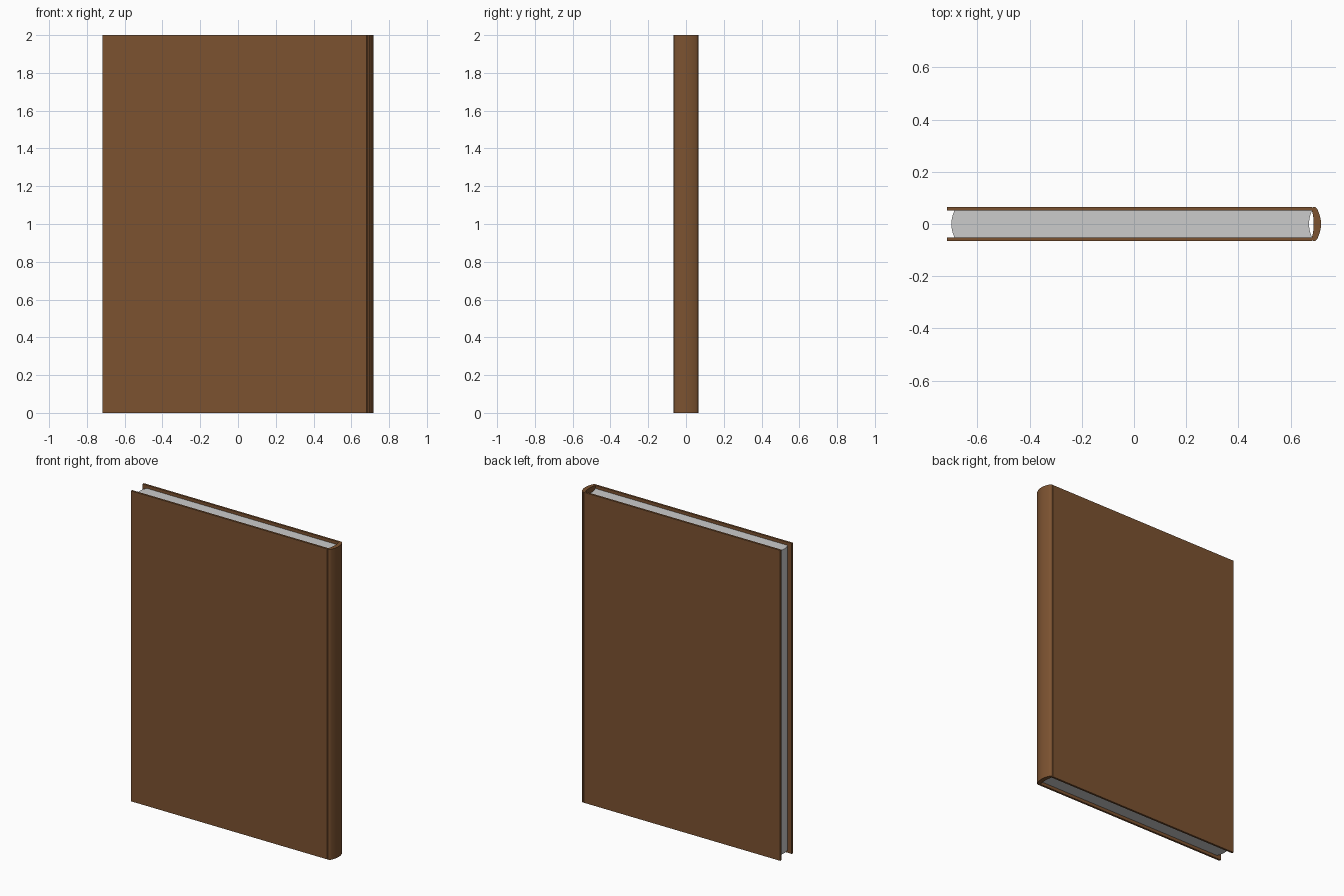
import bpy, bmesh, math

if "Cube" in bpy.data.objects:
    bpy.data.objects.remove(bpy.data.objects["Cube"])

HALF_X, HALF_Y, BOARD = 0.717, 0.065, 0.013


def prism(name, outline, z0, z1, color=None):
    """Extrude a closed xy outline from z0 to z1."""
    bm = bmesh.new()
    base = bm.faces.new([bm.verts.new((x, y, z0)) for x, y in outline])
    top = bmesh.ops.extrude_face_region(bm, geom=[base])["geom"]
    bmesh.ops.translate(bm, vec=(0, 0, z1 - z0),
                        verts=[g for g in top if isinstance(g, bmesh.types.BMVert)])
    bmesh.ops.recalc_face_normals(bm, faces=bm.faces)
    mesh = bpy.data.meshes.new(name)
    bm.to_mesh(mesh)
    bm.free()
    obj = bpy.data.objects.new(name, mesh)
    bpy.context.collection.objects.link(obj)
    if color:
        mat = bpy.data.materials.new(name)
        mat.diffuse_color = color
        mat.use_nodes = True
        mat.node_tree.nodes["Principled BSDF"].inputs["Base Color"].default_value = mat.diffuse_color
        mesh.materials.append(mat)
    bpy.ops.object.select_all(action='DESELECT')
    obj.select_set(True)
    bpy.context.view_layer.objects.active = obj
    bpy.ops.object.shade_smooth_by_angle(angle=math.radians(30))
    return obj


def bulge(x, half, depth, n=10):
    """Shallow arc from y = -half to +half, pushed along x by depth."""
    ys = [-half + 2 * half * i / n for i in range(n + 1)]
    return [(x + depth * (1 - (y / half) ** 2), y) for y in ys]


# Case: two boards joined by a rounded spine with a fine hinge groove
inner = HALF_Y - BOARD
groove = [(0.681, HALF_Y), (0.684, HALF_Y - 0.003), (0.687, HALF_Y)]
shoulder = [(0.695, 0.0645), (0.701, 0.060), (0.705, 0.052)]
outer_half = groove + shoulder
lower = [(x, -y) for x, y in outer_half]
back_arc = bulge(0.705, 0.052, HALF_X - 0.705)[1:-1]
inner_arc = bulge(0.682, inner, 0.007)[::-1]
case = ([(-HALF_X, -HALF_Y)] + lower + back_arc + outer_half[::-1]
        + [(-HALF_X, HALF_Y), (-HALF_X, inner)] + inner_arc + [(-HALF_X, -inner)])
prism("cover", case, 0, 2, (0.2, 0.085, 0.03, 1))

# Page block: the same curve on the fore edge and the spine edge
fore_edge = bulge(-0.688, inner, -0.012)
spine_edge = bulge(0.683, inner, -0.012)
prism("pages", spine_edge + fore_edge[::-1], 0.02, 1.98)
